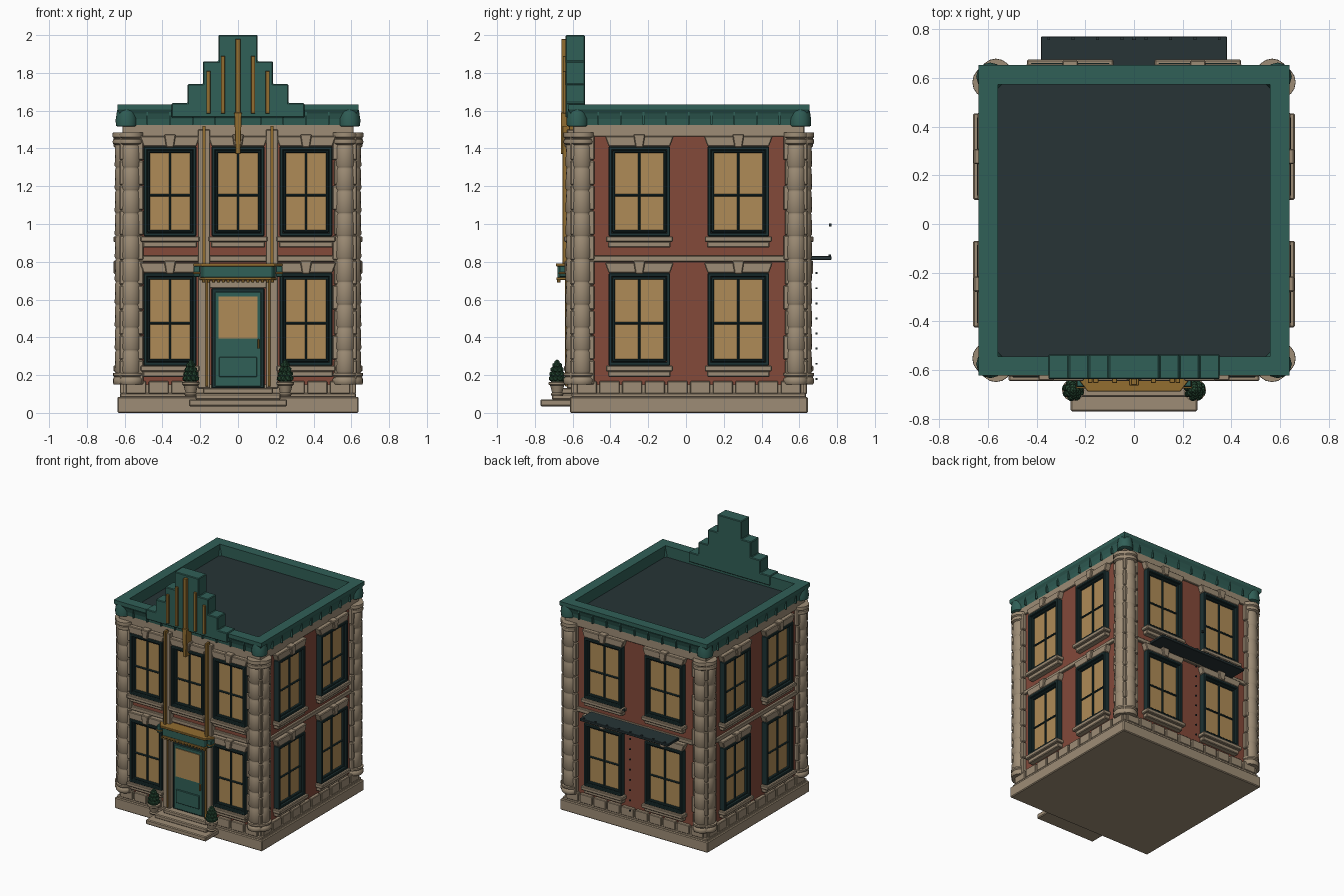
import bpy, bmesh, math
from mathutils import Matrix, Vector

if "Cube" in bpy.data.objects:
    bpy.data.objects.remove(bpy.data.objects["Cube"])

CY = 0.015            # centre of the building block in y
ALL = range(4)        # 0 front, 1 right, 2 back, 3 left
COL = {"stone": (.34, .265, .18), "brick": (.23, .068, .042), "teal": (.03, .115, .095),
       "dark": (.012, .032, .033), "glass": (.43, .26, .095), "gold": (.29, .155, .03),
       "roof": (.02, .034, .037), "leaf": (.022, .075, .038)}
MATS = {}
for n, c in COL.items():
    MATS[n] = bpy.data.materials.new(n)
    MATS[n].diffuse_color = (*c, 1)
parts = {}


def part(name, mat, bevel=0.0):
    return parts.setdefault(name, (bmesh.new(), mat, bevel))[0]


def place(k):
    return Matrix.Translation((0, CY, 0)) @ Matrix.Rotation(k * math.pi / 2, 4, 'Z')


def prism(bm, k, pts, d0, d1):
    """Polygon in wall coordinates (u along wall, z up), from depth d0 out to d1 on side k."""
    m = place(k)
    a = [bm.verts.new(m @ Vector((u, -d0, z))) for u, z in pts]
    b = [bm.verts.new(m @ Vector((u, -d1, z))) for u, z in pts]
    bm.faces.new(a)
    bm.faces.new(b[::-1])
    for i in range(len(a)):
        j = (i + 1) % len(a)
        bm.faces.new((a[i], a[j], b[j], b[i]))


def box(bm, k, u0, u1, z0, z1, d0, d1):
    prism(bm, k, [(u0, z0), (u1, z0), (u1, z1), (u0, z1)], d0, d1)


def lathe(bm, m, prof, n=16, turn=0.0):
    """Revolve (radius, z) points about z and cap both ends."""
    rings = [[bm.verts.new(m @ Vector((r * math.cos(t), r * math.sin(t), z)))
              for t in [turn + 2 * math.pi * i / n for i in range(n)]] for r, z in prof]
    for a, b in zip(rings, rings[1:]):
        for i in range(n):
            j = (i + 1) % n
            bm.faces.new((a[i], a[j], b[j], b[i]))
    bm.faces.new(rings[0][::-1])
    bm.faces.new(rings[-1])


# Main mass: plinth, brick walls, stone bands
bm = part("plinth", "stone", .006)
box(bm, 0, -.638, .638, 0, .085, -.63, .63)
box(bm, 0, -.625, .625, .08, .105, -.62, .62)
box(part("brick_walls", "brick"), 0, -.6, .6, .1, 1.5, -.6, .6)
bm = part("base_course", "stone")
box(bm, 0, -.61, .61, .1, .15, -.61, .61)
bm = part("base_blocks", "stone", .004)
for k in ALL:
    for i in range(10):
        u = -.54 + .12 * i
        if not (k == 0 and abs(u) < .2):
            box(bm, k, u - .053, u + .053, .1, .168, .58, .625)
bm = part("belt_and_frieze", "stone", .004)
box(bm, 0, -.618, .618, .80, .832, -.618, .618)
box(bm, 0, -.612, .612, 1.462, 1.53, -.612, .612)

# Corner piers: stone quoins plus a drummed half column on each face
quoin = part("corner_quoins", "stone", .006)
col = part("corner_columns", "stone")
N, Z0, Z1 = 10, .21, 1.42
for k in ALL:
    for s in (-1, 1):
        prof = [(.06, .15), (.066, .16), (.066, .18), (.058, .19), (.066, .198), (.066, .21)]
        h = (Z1 - Z0) / N
        for i in range(N):
            z = Z0 + i * h
            prof += [(.051, z + .002), (.056, z + .01), (.053, z + h - .01), (.05, z + h - .002)]
        prof += [(.064, 1.425), (.067, 1.435), (.064, 1.448), (.056, 1.452), (.067, 1.46), (.066, 1.485)]
        lathe(col, place(k) @ Matrix.Translation((s * .567, -.597, 0)), prof, 16)
    for i in range(N):
        z = .15 + i * .132
        w = .50 if i % 2 else .508
        m = [w, .63]
        prism(quoin, k, [(m[0], z), (m[1], z), (m[1], z + .129), (m[0], z + .129)], .5, .628)

# Windows
frame = part("window_frames", "dark", .004)
glass = part("window_glass", "glass")
trim = part("window_stone_trim", "stone", .005)


def window(k, u, w, z0, z1):
    h = w / 2
    for a, d in ((0, .645), (.02, .63)):
        t = .02 if a == 0 else .014
        x, b, c = h - a, z0 + a, z1 - a
        box(frame, k, u - x, u - x + t, b, c, .59, d)
        box(frame, k, u + x - t, u + x, b, c, .59, d)
        box(frame, k, u - x, u + x, b, b + t, .59, d)
        box(frame, k, u - x, u + x, c - t, c, .59, d)
    box(glass, k, u - h + .03, u + h - .03, z0 + .03, z1 - .03, .59, .612)
    zm = (z0 + z1) / 2 - .02
    box(frame, k, u - .006, u + .006, z0 + .03, z1 - .03, .6, .624)
    box(frame, k, u - h + .03, u + h - .03, zm - .006, zm + .006, .6, .622)
    # sill, splayed lintel and keystone
    box(trim, k, u - h - .015, u + h + .015, z0 - .03, z0, .59, .66)
    box(trim, k, u - h - .003, u + h + .003, z0 - .06, z0 - .028, .59, .64)
    prism(trim, k, [(u - h, z1), (u + h, z1), (u + h + .02, z1 + .055), (u - h - .02, z1 + .055)], .59, .642)
    prism(trim, k, [(u - .02, z1 - .004), (u + .02, z1 - .004), (u + .032, z1 + .066), (u - .032, z1 + .066)],
          .59, .658)


LOW, HIGH = (.25, .74), (.935, 1.41)
for k in (1, 2, 3):
    for s in (-1, 1):
        for z in (LOW, HIGH):
            window(k, s * .262, .325, *z)
for u in (-.36, 0, .36):
    window(0, u, .28, *HIGH)
    if u:
        window(0, u, .28, *LOW)

# Cornice ring, corner caps, seams and roof deck
R2 = math.sqrt(2)
bm = part("cornice", "teal")
prof = [(.575, 1.525), (.612, 1.525), (.616, 1.555), (.626, 1.585), (.638, 1.605), (.638, 1.632), (.558, 1.632),
        (.558, 1.525)]
rings = [[bm.verts.new((sx * r, CY + sy * r, z)) for sx, sy in ((-1, -1), (1, -1), (1, 1), (-1, 1))] for r, z in prof]
for a, b in zip(rings, rings[1:] + rings[:1]):
    for i in range(4):
        j = (i + 1) % 4
        bm.faces.new((a[i], a[j], b[j], b[i]))
seam = part("cornice_seams", "teal")
caps = part("cornice_corner_caps", "teal")
for k in ALL:
    for i in range(9):
        u = -.48 + .12 * i
        box(seam, k, u - .004, u + .004, 1.526, 1.6, .6, .63)
    lathe(caps, place(k) @ Matrix.Translation((.59, -.59, 0)),
          [(.045, 1.515), (.056, 1.52), (.058, 1.55), (.052, 1.59), (.046, 1.62), (.03, 1.63)], 12)
box(part("roof_deck", "roof"), 0, -.57, .57, 1.49, 1.545, -.57, .57)

# Stepped front gable with gold fins
bm = part("stepped_gable", "teal", .005)
tiers = [(.352, 1.64), (.268, 1.74), (.186, 1.86), (.104, 2.0)]
pts, z = [], 1.563
for w, t in tiers:
    pts += [(w, z), (w, t)]
    z = t
prism(bm, 0, pts + [(-u, v) for u, v in reversed(pts)], .55, .652)
gold = part("gold_fins", "gold", .002)
for u, t in ((.08, 1.89), (-.08, 1.89), (.157, 1.81), (-.157, 1.81)):
    box(gold, 0, u - .011, u + .011, 1.585, t, .645, .667)
box(gold, 0, -.013, .013, 1.5, 1.98, .63, .675)
prism(gold, 0, [(-.012, 1.37), (.012, 1.37), (.02, 1.59), (-.02, 1.59)], .61, .678)

# Front pilasters with gold strips
bm = part("front_pilasters", "stone", .004)
for s in (-1, 1):
    box(bm, 0, s * .18 - .032, s * .18 + .032, .13, 1.5, .59, .645)
    box(gold, 0, s * .18 - .009, s * .18 + .009, .79, 1.52, .63, .668)
    box(gold, 0, s * .165 - .007, s * .165 + .007, .14, .71, .63, .655)

# Door
bm = part("door_frame", "dark", .004)
box(bm, 0, -.14, .14, .13, .66, .59, .625)
bm = part("door_leaf", "teal", .003)
box(bm, 0, -.122, .122, .14, .64, .6, .632)
box(bm, 0, -.1, .1, .19, .295, .6, .64)
box(part("door_glass", "glass"), 0, -.103, .103, .395, .615, .6, .637)
box(gold, 0, .104, .114, .34, .39, .6, .65)
box(part("door_transom", "stone", .003), 0, -.15, .15, .66, .70, .59, .625)

# Canopy: bowed slab, gold edging, scroll ends and bead fringe
def slab(bm, z0, z1, w, y0, y1, cut):
    pts = [(-w, y0), (w, y0), (w, y0 - (y0 - y1) * .4), (w - cut, y1), (-w + cut, y1), (-w, y0 - (y0 - y1) * .4)]
    a = [bm.verts.new((x, y, z0)) for x, y in pts]
    b = [bm.verts.new((x, y, z1)) for x, y in pts]
    bm.faces.new(a)
    bm.faces.new(b)
    for i in range(6):
        j = (i + 1) % 6
        bm.faces.new((a[i], a[j], b[j], b[i]))


can = part("canopy", "teal", .004)
slab(can, .715, .78, .20, -.59, -.68, .02)
slab(gold, .776, .792, .235, -.59, -.688, .045)
slab(gold, .703, .718, .205, -.59, -.685, .03)
for s in (-1, 1):
    box(can, 0, s * .218 - .018, s * .218 + .018, .72, .778, .59, .685)
    box(gold, 0, s * .218 - .02, s * .218 + .02, .735, .745, .59, .69)
for i in range(15):
    box(gold, 0, -.182 + .026 * i - .008, -.182 + .026 * i + .008, .69, .706, .68, .698)

# Entrance steps
bm = part("entrance_steps", "stone", .006)
box(bm, 0, -.26, .26, .035, .072, .6, .785)
box(bm, 0, -.225, .225, .07, .102, .6, .725)
box(bm, 0, -.185, .185, .1, .132, .58, .675)

# Planters with clipped shrubs
pot = part("planter_pots", "stone")
leaf = part("planter_shrubs", "leaf")
for s in (-1, 1):
    m = Matrix.Translation((s * .25, -.682, 0))
    lathe(pot, m, [(.03, .09), (.034, .1), (.028, .108), (.038, .145), (.046, .15), (.046, .162), (.034, .165)], 14)
    for r, z, n in ((.032, .182, 8), (.028, .206, 7), (.021, .23, 6), (.012, .252, 4), (0, .267, 1)):
        for i in range(n):
            t = 2 * math.pi * (i + z * 20) / n
            p = Matrix.Translation((r * math.cos(t), r * math.sin(t), z))
            bmesh.ops.create_icosphere(leaf, subdivisions=1, radius=.016, matrix=m @ p)
    lathe(leaf, m, [(.034, .16), (.03, .2), (.01, .26)], 8)

# Rear balcony platform with tiny rail and ladder studs
box(part("rear_platform", "roof", .003), 2, -.382, .382, .81, .83, .6, .755)
bm = part("rear_studs", "roof")
for i in range(8):
    box(bm, 2, -.005, .005, .18 + .08 * i - .005, .18 + .08 * i + .005, .67, .68)
for i in range(8):
    u = -.35 + .1 * i
    box(bm, 2, u - .006, u + .006, .824, .838, .74, .752)
box(bm, 2, -.008, .008, .987, 1.003, .741, .755)

# Turn every collected part into an object
for name, (bm, mat, bevel) in parts.items():
    bmesh.ops.recalc_face_normals(bm, faces=bm.faces)
    me = bpy.data.meshes.new(name)
    bm.to_mesh(me)
    bm.free()
    ob = bpy.data.objects.new(name, me)
    bpy.context.collection.objects.link(ob)
    me.materials.append(MATS[mat])
    if bevel:
        b = ob.modifiers.new("soft_edges", 'BEVEL')
        b.width, b.segments, b.limit_method = bevel, 1, 'ANGLE'
    if name in ("corner_columns", "cornice_corner_caps", "planter_pots"):
        bpy.ops.object.select_all(action='DESELECT')
        ob.select_set(True)
        bpy.context.view_layer.objects.active = ob
        bpy.ops.object.shade_smooth_by_angle(angle=math.radians(40))

for m in bpy.data.materials:
    if m.users and not m.is_grease_pencil:
        m.use_nodes = True
        m.node_tree.nodes["Principled BSDF"].inputs["Base Color"].default_value = m.diffuse_color
